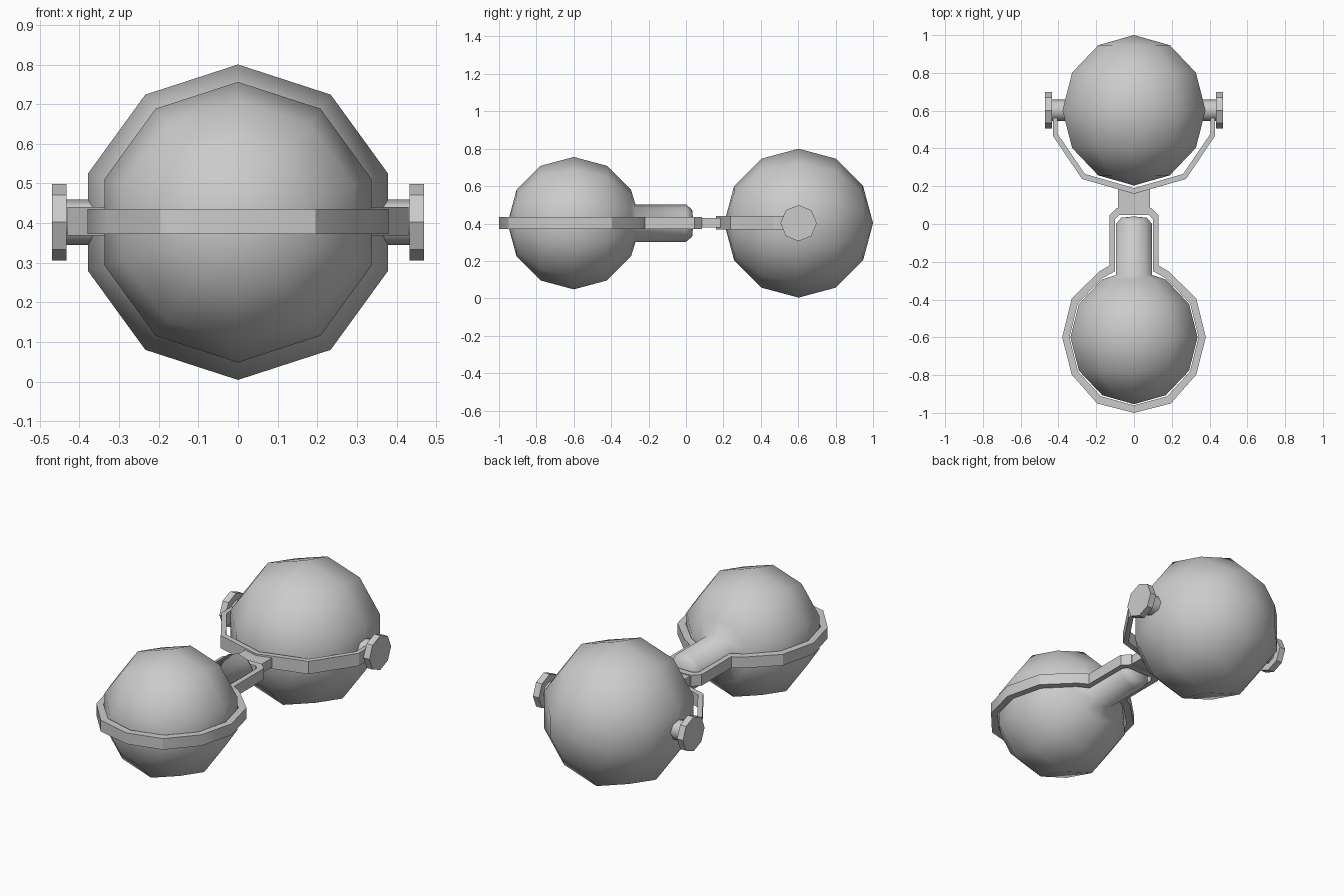
import bpy, bmesh, math

if "Cube" in bpy.data.objects:
    bpy.data.objects.remove(bpy.data.objects["Cube"])

Z = 0.402  # height of the common axis


def finish(bm, name, angle):
    bmesh.ops.recalc_face_normals(bm, faces=bm.faces)
    me = bpy.data.meshes.new(name)
    bm.to_mesh(me)
    bm.free()
    ob = bpy.data.objects.new(name, me)
    bpy.context.collection.objects.link(ob)
    bpy.ops.object.select_all(action='DESELECT')
    ob.select_set(True)
    bpy.context.view_layer.objects.active = ob
    bpy.ops.object.shade_smooth_by_angle(angle=math.radians(angle))
    return ob


def lathe(name, profile, sides, axis, angle, offset=0.0):
    """Revolve (position, radius) points round the x or y axis."""
    bm = bmesh.new()
    rings = []
    for p, r in profile:
        ring = []
        for i in range(1 if r == 0 else sides):
            a = math.tau * i / sides
            u, v = r * math.sin(a), Z + r * math.cos(a)
            ring.append(bm.verts.new((u, p, v) if axis == 'y' else (p, offset + u, v)))
        rings.append(ring)
    for a, b in zip(rings, rings[1:]):
        for i in range(sides):
            j = (i + 1) % sides
            quad = [a[i % len(a)], a[j % len(a)], b[j % len(b)], b[i % len(b)]]
            bm.faces.new(list(dict.fromkeys(quad)))
    return finish(bm, name, angle)


def band(name, outer, inner, z0, z1, closed):
    """Flat strip between two half outlines, mirrored across x = 0."""
    def full(half):
        if closed:
            return half + [(-x, y) for x, y in half[-2:0:-1]]
        return [(-x, y) for x, y in half[:0:-1]] + half
    bm = bmesh.new()
    rows = []
    for (ox, oy), (ix, iy) in zip(full(outer), full(inner)):
        rows.append([bm.verts.new(c) for c in
                     ((ox, oy, z0), (ox, oy, z1), (ix, iy, z1), (ix, iy, z0))])
    pairs = list(zip(rows, rows[1:]))
    if closed:
        pairs.append((rows[-1], rows[0]))
    else:
        bm.faces.new(rows[0])
        bm.faces.new(rows[-1])
    for a, b in pairs:
        for i in range(4):
            j = (i + 1) % 4
            bm.faces.new((a[i], a[j], b[j], b[i]))
    return finish(bm, name, 30)


def arc(cy, r, first, last):
    return [(cy - r * math.cos(math.radians(30 * k)),
             0 if k in (0, 6) else r * math.sin(math.radians(30 * k)))
            for k in range(first, last + 1)]


# Large ball
lathe("large_ball", arc(0.602, 0.398, 0, 6), 10, 'y', 80)

# Small ball with its rounded neck
neck = [(-0.27, 0.1), (0.0, 0.1), (0.033, 0.072), (0.04, 0)]
lathe("small_ball_with_neck", arc(-0.6, 0.354, 0, 5) + neck, 10, 'y', 80)

# Frame hugging the small ball and neck
band("small_ball_frame",
     [(0, -1), (0.195, -0.95), (0.33, -0.797), (0.38, -0.6), (0.33, -0.395),
      (0.185, -0.252), (0.13, -0.22), (0.13, 0.045), (0.09, 0.085), (0, 0.085)],
     [(0, -0.96), (0.175, -0.912), (0.297, -0.78), (0.342, -0.6), (0.297, -0.42),
      (0.165, -0.285), (0.1, -0.25), (0.1, 0.025), (0.077, 0.048), (0, 0.048)],
     0.372, 0.435, True)

# Link between frame and yoke
band("link", [(0, 0.07), (0.085, 0.07)], [(0, 0.175), (0.085, 0.19)],
     0.378, 0.43, False)

# Yoke holding the large ball
band("yoke", [(0, 0.16), (0.275, 0.238), (0.43, 0.468), (0.43, 0.565)],
     [(0, 0.19), (0.26, 0.265), (0.405, 0.478), (0.405, 0.565)],
     0.368, 0.44, False)

# Pivot pins and knobs on both sides
for s, side in ((1, "right"), (-1, "left")):
    lathe(side + "_pin", [(s * 0.33, 0), (s * 0.33, 0.057), (s * 0.435, 0.057), (s * 0.435, 0)],
          8, 'x', 50, 0.602)
    lathe(side + "_knob", [(s * 0.433, 0), (s * 0.433, 0.097), (s * 0.47, 0.097), (s * 0.47, 0)],
          8, 'x', 30, 0.602)
